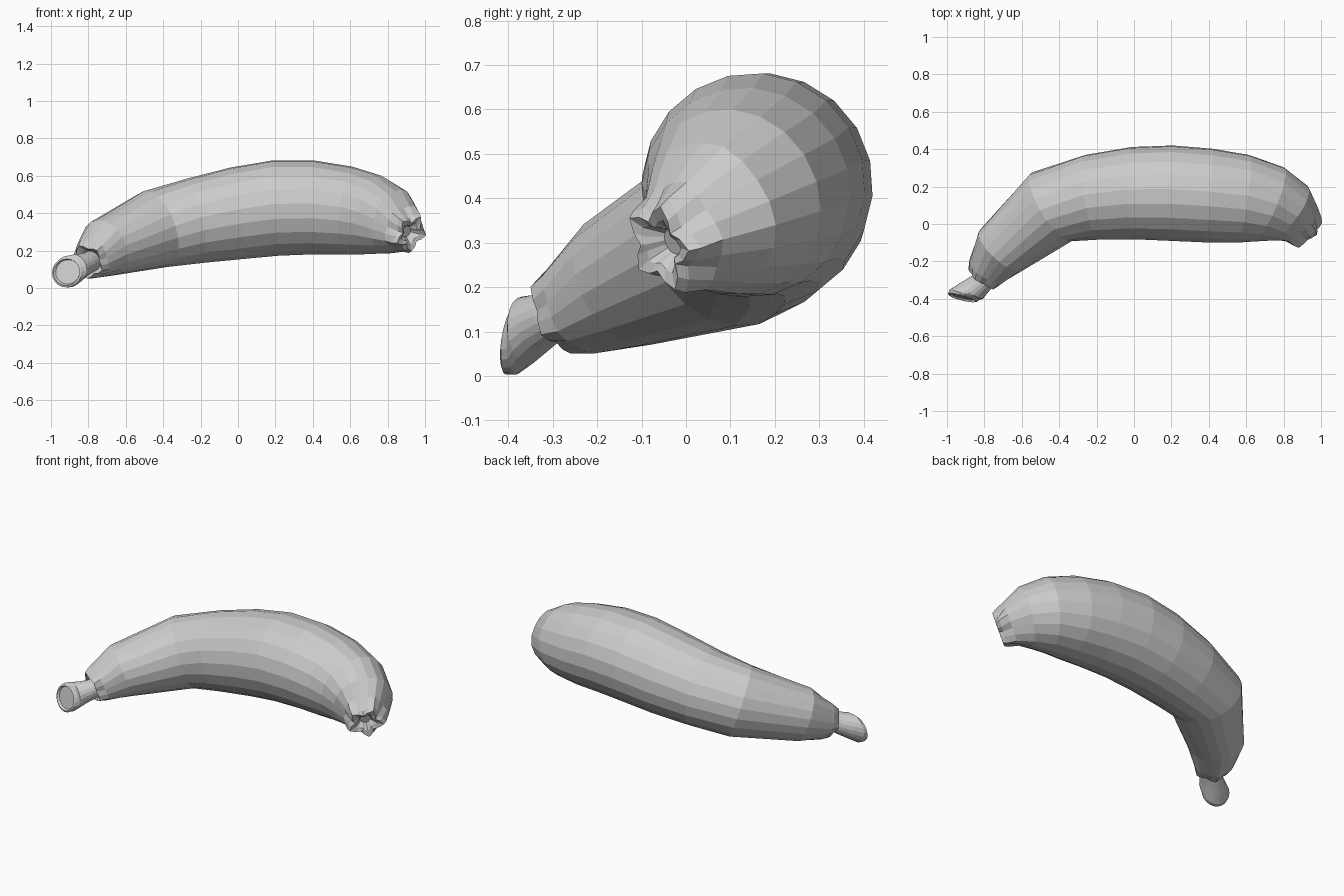
import bpy, bmesh, math
from mathutils import Vector

UP = Vector((0, 0, 1))


def loft(name, rings, sides, phase=0.0, caps=(True, True)):
    """rings: (centre, radius, normal or None, five-lobe amount)"""
    bm = bmesh.new()
    loops = []
    for k, (c, r, n, lobe) in enumerate(rings):
        c = Vector(c)
        if n is None:
            a = Vector(rings[max(k - 1, 0)][0])
            b = Vector(rings[min(k + 1, len(rings) - 1)][0])
            n = b - a
        n = Vector(n).normalized()
        u = n.cross(UP).normalized()
        v = u.cross(n)
        loop = []
        for i in range(sides):
            t = 2 * math.pi * i / sides
            rr = r * (1 + lobe * math.cos(5 * t))
            loop.append(bm.verts.new(c + rr * (u * math.cos(t + phase) + v * math.sin(t + phase))))
        loops.append(loop)
    for a, b in zip(loops, loops[1:]):
        for i in range(sides):
            j = (i + 1) % sides
            bm.faces.new((a[i], a[j], b[j], b[i]))
    if caps[0]:
        bm.faces.new(loops[0][::-1])
    if caps[1]:
        bm.faces.new(loops[-1])
    bmesh.ops.recalc_face_normals(bm, faces=bm.faces)
    mesh = bpy.data.meshes.new(name)
    bm.to_mesh(mesh)
    bm.free()
    ob = bpy.data.objects.new(name, mesh)
    bpy.context.collection.objects.link(ob)
    return ob


# Curved fruit body, from the stem shoulder to the puckered blossom end
tip = (0.62, -0.74, -0.30)
loft("banana_body", [
    ((-0.785, -0.275, 0.145), 0.055, (0.5, 0.8, 0.3), 0.0),
    ((-0.805, -0.295, 0.140), 0.085, (0.5, 0.8, 0.3), 0.14),
    ((-0.785, -0.255, 0.155), 0.108, (0.5, 0.8, 0.35), 0.06),
    ((-0.71, -0.14, 0.215), 0.158, (0.6, 0.65, 0.33), 0.0),
    ((-0.44, 0.092, 0.315), 0.213, (0.82, 0.5, 0.3), 0.0),
    ((-0.225, 0.143, 0.36), 0.23, None, 0.0),
    ((0.0, 0.165, 0.40), 0.248, None, 0.0),
    ((0.20, 0.165, 0.427), 0.256, None, 0.0),
    ((0.40, 0.152, 0.430), 0.252, None, 0.0),
    ((0.58, 0.135, 0.413), 0.238, None, 0.0),
    ((0.72, 0.105, 0.390), 0.215, (0.9, -0.38, -0.2), 0.0),
    ((0.825, 0.055, 0.355), 0.178, (0.78, -0.58, -0.28), 0.02),
    ((0.885, -0.005, 0.318), 0.125, tip, 0.07),
    ((0.915, -0.045, 0.297), 0.098, tip, 0.2),
    ((0.928, -0.062, 0.290), 0.082, tip, 0.26),
    ((0.922, -0.055, 0.293), 0.055, tip, 0.2),
    ((0.900, -0.028, 0.303), 0.03, tip, 0.0),
], 20, math.radians(41))

# Cut stem with a rounded lip and a slightly sunken end face
end = (0.24, 0.96, -0.16)
loft("stem", [
    ((-0.910, -0.388, 0.086), 0.066, end, 0.0),
    ((-0.917, -0.398, 0.084), 0.072, end, 0.0),
    ((-0.915, -0.393, 0.084), 0.082, end, 0.0),
    ((-0.905, -0.378, 0.088), 0.085, (0.3, 0.93, -0.05), 0.0),
    ((-0.875, -0.362, 0.102), 0.077, (0.5, 0.83, 0.1), 0.0),
    ((-0.840, -0.335, 0.118), 0.066, (0.65, 0.7, 0.25), 0.0),
    ((-0.805, -0.305, 0.134), 0.058, (0.65, 0.7, 0.3), 0.0),
    ((-0.765, -0.250, 0.155), 0.055, (0.55, 0.77, 0.33), 0.0),
], 20)
